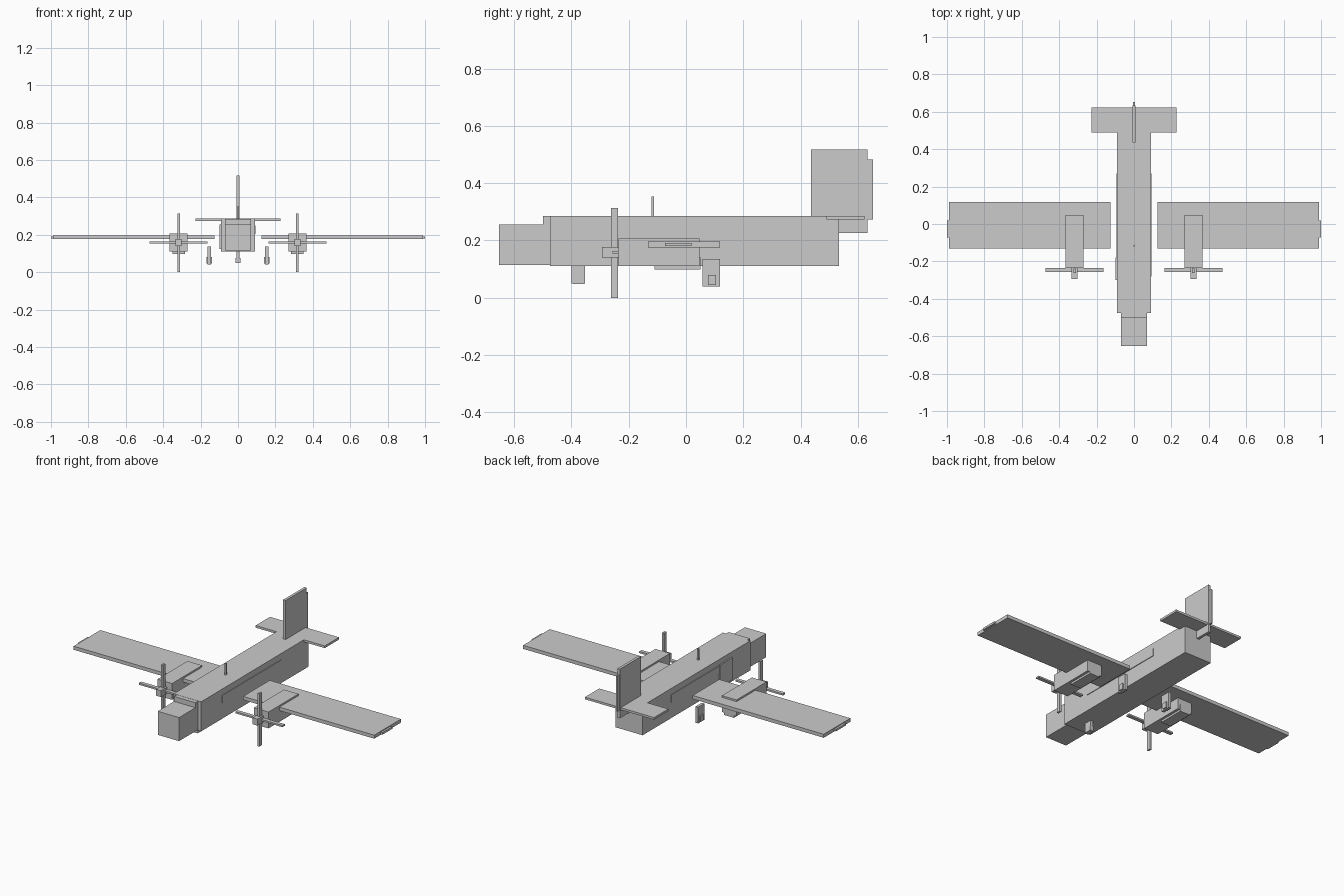
import bpy


def box(name, x, y, z):
    """Axis-aligned box from (min, max) pairs."""
    bpy.ops.mesh.primitive_cube_add(size=1, location=[(a + b) / 2 for a, b in (x, y, z)])
    ob = bpy.context.object
    ob.name = name
    ob.scale = [b - a for a, b in (x, y, z)]
    bpy.ops.object.transform_apply(location=False, rotation=False, scale=True)
    return ob


def mid(name, half, y, z):
    """Box centred on x = 0."""
    return box(name, (-half, half), y, z)


def pair(name, x, y, z):
    """Box on the right side plus its mirror image on the left."""
    box(name + "_right", x, y, z)
    box(name + "_left", (-x[1], -x[0]), y, z)


# Fuselage
mid("fuselage", 0.09, (-0.475, 0.535), (0.11, 0.286))
mid("nose", 0.07, (-0.653, -0.47), (0.115, 0.255))
mid("windshield", 0.07, (-0.5, -0.46), (0.20, 0.285))
pair("window_strip", (0.085, 0.094), (-0.28, 0.27), (0.205, 0.25))
box("cabin_door", (-0.098, -0.085), (-0.3, -0.18), (0.125, 0.255))
mid("antenna", 0.004, (-0.12, -0.111), (0.28, 0.353))

# Tail
mid("fin", 0.008, (0.436, 0.633), (0.226, 0.518))
mid("rudder", 0.005, (0.56, 0.652), (0.273, 0.483))
mid("tailplane", 0.227, (0.49, 0.624), (0.273, 0.286))

# Wings and tip fairings
pair("wing", (0.126, 0.988), (-0.132, 0.118), (0.176, 0.197))
pair("wing_tip", (0.97, 1.0), (-0.073, 0.02), (0.18, 0.192))

# Engines and propellers
C = 0.317
pair("nacelle", (C - 0.048, C + 0.048), (-0.235, 0.047), (0.11, 0.207))
pair("exhaust_fairing", (C - 0.033, C + 0.033), (-0.11, 0.05), (0.098, 0.14))
pair("propeller_hub", (C - 0.016, C + 0.016), (-0.293, -0.23), (0.14, 0.178))
pair("propeller_blade_vertical", (C - 0.006, C + 0.006), (-0.261, -0.238), (0.0, 0.314))
pair("propeller_blade_horizontal", (C - 0.155, C + 0.155), (-0.257, -0.235), (0.154, 0.164))

# Landing gear
mid("nose_gear_strut", 0.009, (-0.4, -0.353), (0.05, 0.115))
mid("nose_wheel", 0.013, (-0.396, -0.355), (0.048, 0.076))
pair("main_gear_strut", (0.145, 0.162), (0.058, 0.118), (0.04, 0.136))
pair("main_wheel", (0.138, 0.169), (0.076, 0.104), (0.045, 0.08))
